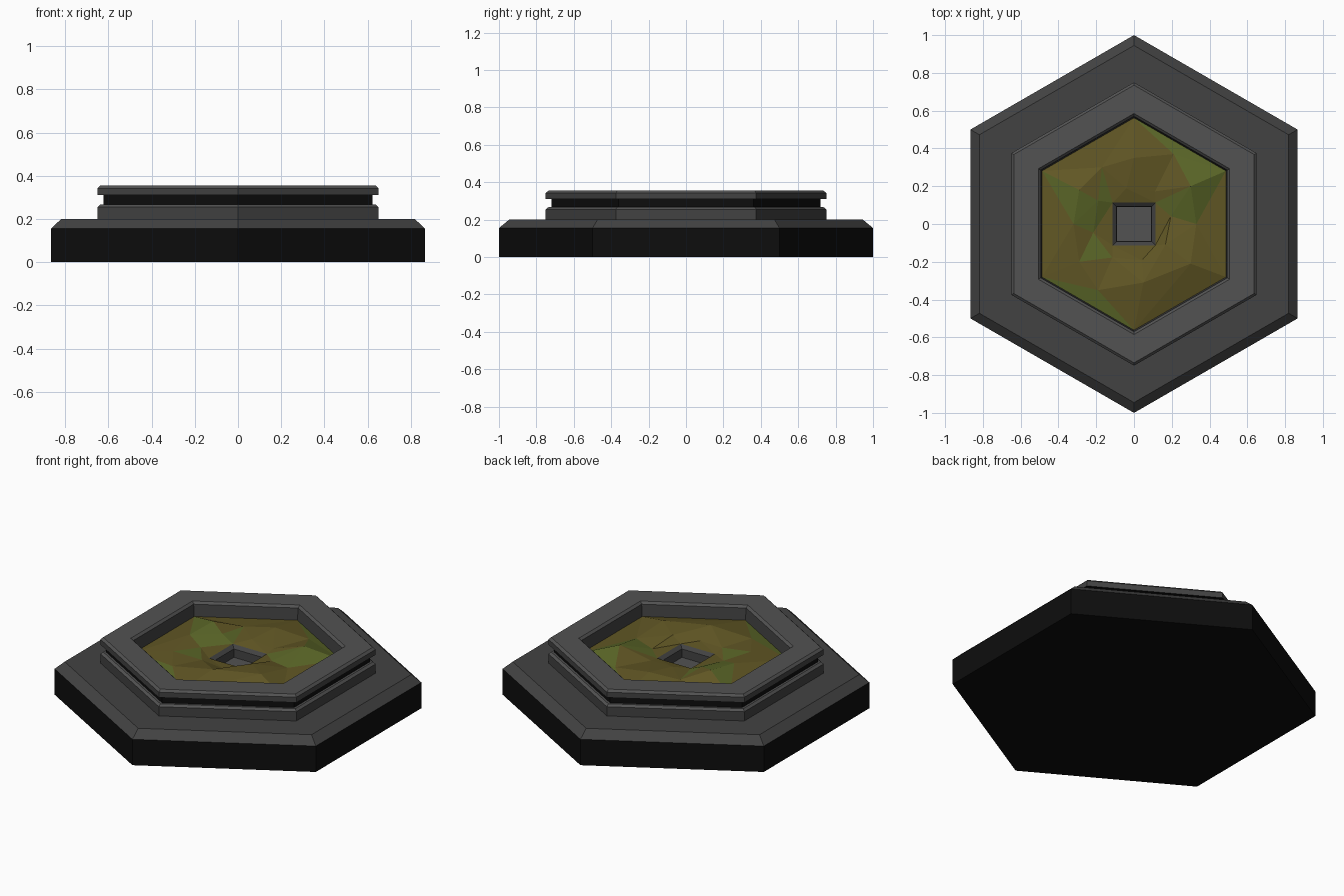
import bpy, math, random
from mathutils import Vector
from mathutils.geometry import delaunay_2d_cdt

if "Cube" in bpy.data.objects:
    bpy.data.objects.remove(bpy.data.objects["Cube"])

random.seed(4)


def material(name, rgb):
    m = bpy.data.materials.new(name)
    m.diffuse_color = (*rgb, 1)
    m.use_nodes = True
    m.node_tree.nodes["Principled BSDF"].inputs["Base Color"].default_value = m.diffuse_color
    return m


BLACK = material("black", (0.004, 0.004, 0.004))
DARK = material("dark_grey", (0.055, 0.055, 0.055))
GREY = material("mid_grey", (0.085, 0.085, 0.085))
OLIVE = material("olive", (0.12, 0.095, 0.018))
MOSS = material("moss", (0.105, 0.135, 0.021))


def make(name, verts, faces, mats, slots):
    me = bpy.data.meshes.new(name)
    me.from_pydata(verts, [], faces)
    for m in mats:
        me.materials.append(m)
    for p, s in zip(me.polygons, slots):
        p.material_index = s
    ob = bpy.data.objects.new(name, me)
    bpy.context.collection.objects.link(ob)
    return ob


def sweep(name, profile, mats, slots, sides=6, turn=30, closed=False, cap0=False, cap1=False):
    """Turn an (r, z) profile around z; slots gives one material per band."""
    n = len(profile)
    verts = [(r * math.cos(a), r * math.sin(a), z) for r, z in profile
             for a in (math.radians(turn + 360 * k / sides) for k in range(sides))]
    faces, mat = [], []
    for i in range(n if closed else n - 1):
        j = (i + 1) % n
        for k in range(sides):
            q = (k + 1) % sides
            faces.append((i * sides + k, i * sides + q, j * sides + q, j * sides + k))
            mat.append(slots[i])
    if cap0:
        faces.append(tuple(reversed(range(sides))))
        mat.append(slots[0])
    if cap1:
        faces.append(tuple(range((n - 1) * sides, n * sides)))
        mat.append(slots[-1])
    return make(name, verts, faces, mats, mat)


# Base slab with bevelled top
sweep("base_slab", [(1, 0), (1, 0.155), (0.945, 0.2)], [BLACK, DARK], [0, 1],
      cap0=True, cap1=True)

# Raised rim with a recessed dark groove
rim = [(0.75, 0.2), (0.75, 0.255), (0.735, 0.267), (0.72, 0.267), (0.72, 0.31), (0.75, 0.31),
       (0.75, 0.342), (0.735, 0.355), (0.585, 0.355), (0.57, 0.342), (0.56, 0.25), (0.56, 0.2)]
sweep("raised_rim", rim, [DARK, GREY, BLACK], [0, 1, 1, 2, 2, 0, 1, 1, 1, 0, 0, 0], closed=True)

# Square socket in the middle
d = math.sqrt(2)
sweep("centre_socket", [(0.115 * d, 0.272), (0.092 * d, 0.255), (0.09 * d, 0.206)],
      [DARK, GREY], [0, 0], sides=4, turn=45)
make("socket_floor", [(x * 0.09, y * 0.09, 0.206) for x, y in ((-1, -1), (1, -1), (1, 1), (-1, 1))],
     [(0, 1, 2, 3)], [GREY], [0])

# Rough ground: hexagon edge, jittered hex ring, inner ring, square hole
points = []
for k in range(6):
    a = math.radians(30 + 60 * k)
    points.append((0.562 * math.cos(a), 0.562 * math.sin(a), 0.272))
h = 0.113
points += [(-h, -h, 0.272), (h, -h, 0.272), (h, h, 0.272), (-h, h, 0.272)]
points += [(0, 0.35, 0.31), (0.21, 0.37, 0.29), (0.30, 0.20, 0.335), (0.33, 0.0, 0.29),
           (0.30, -0.21, 0.325), (0.05, -0.31, 0.325), (-0.19, -0.35, 0.295),
           (-0.29, -0.20, 0.30), (-0.32, 0.0, 0.315), (-0.29, 0.18, 0.335), (-0.17, 0.30, 0.29)]
for k in range(8):
    a = math.radians(12 + 45 * k)
    r = random.uniform(0.19, 0.23)
    points.append((r * math.cos(a), r * math.sin(a), random.uniform(0.275, 0.315)))

edges = [(k, (k + 1) % 6) for k in range(6)] + [(6 + k, 6 + (k + 1) % 4) for k in range(4)]
co, _, tris, origin, _, _ = delaunay_2d_cdt([Vector(p[:2]) for p in points], edges, [], 0, 1e-6)
verts = [(c.x, c.y, points[o[0]][2]) for c, o in zip(co, origin)]
faces, slots = [], []
for t in tris:
    cx = sum(co[i].x for i in t) / 3
    cy = sum(co[i].y for i in t) / 3
    if max(abs(cx), abs(cy)) < h - 0.002:
        continue
    faces.append(tuple(t))
    mossy = (cx < -0.15 and cy < 0.2) or (cx > 0.12 and cy > 0.05)
    slots.append(1 if mossy and random.random() < 0.8 else 0)
make("rough_ground", verts, faces, [OLIVE, MOSS], slots)
